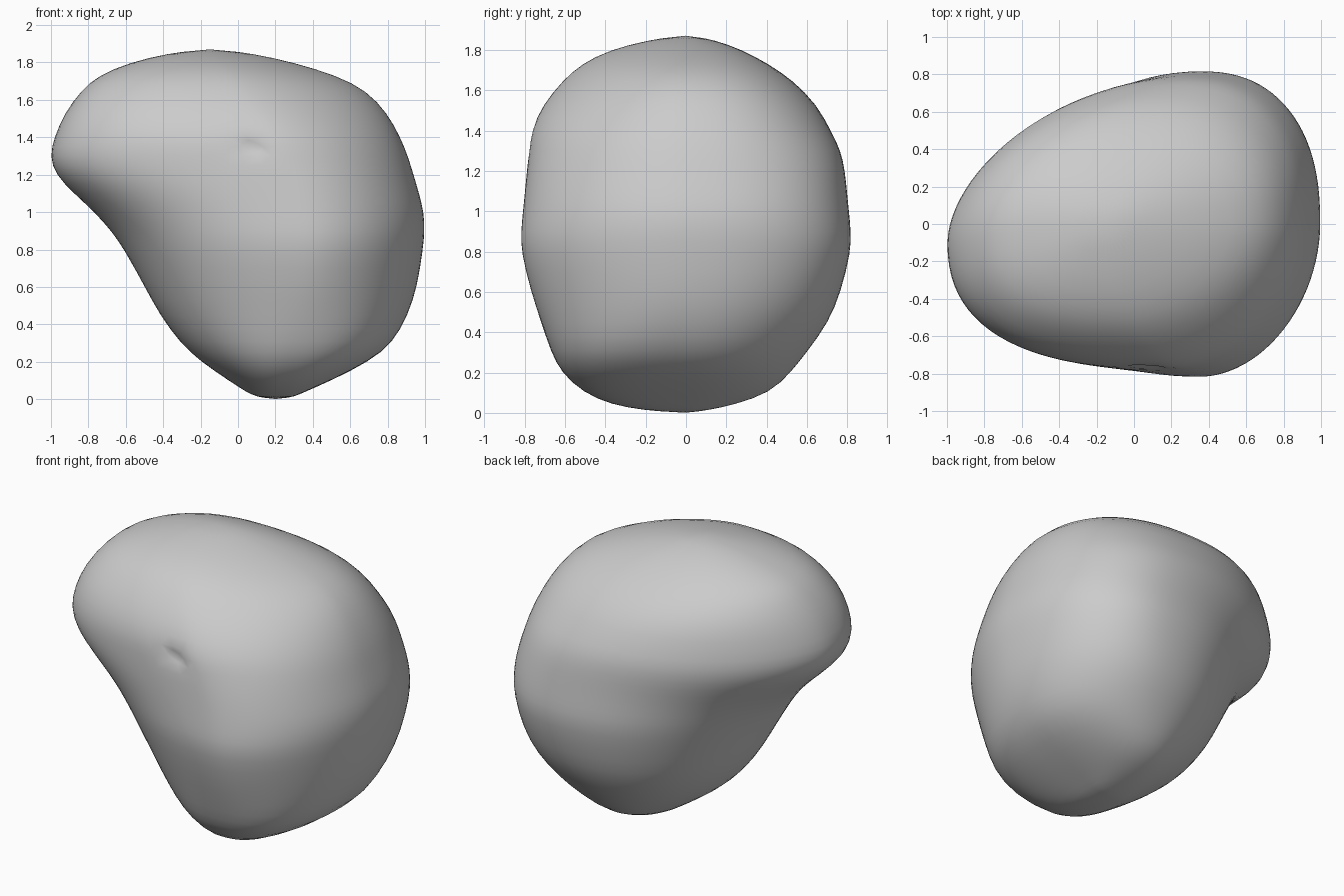
import bpy, bmesh
from math import cos, sin, pi
from mathutils import Vector

if "Cube" in bpy.data.objects:
    bpy.data.objects.remove(bpy.data.objects["Cube"])

# Horizontal sections: z, left x, right x, front y, back y, x of widest point
SECTIONS = [
    (0.012, 0.10, 0.30, -0.20, 0.10, 0.20),
    (0.04, 0.04, 0.36, -0.37, 0.24, 0.20),
    (0.10, -0.05, 0.50, -0.51, 0.42, 0.22),
    (0.20, -0.20, 0.70, -0.62, 0.52, 0.25),
    (0.30, -0.31, 0.83, -0.67, 0.60, 0.28),
    (0.45, -0.42, 0.91, -0.72, 0.71, 0.32),
    (0.60, -0.50, 0.96, -0.77, 0.77, 0.35),
    (0.80, -0.61, 0.99, -0.82, 0.82, 0.36),
    (0.90, -0.68, 1.00, -0.82, 0.82, 0.35),
    (1.00, -0.77, 0.995, -0.81, 0.81, 0.33),
    (1.10, -0.88, 0.97, -0.80, 0.80, 0.30),
    (1.20, -0.98, 0.94, -0.79, 0.79, 0.26),
    (1.30, -1.01, 0.91, -0.78, 0.77, 0.20),
    (1.40, -0.985, 0.87, -0.77, 0.72, 0.14),
    (1.53, -0.93, 0.80, -0.71, 0.65, 0.06),
    (1.65, -0.84, 0.69, -0.61, 0.53, -0.02),
    (1.73, -0.75, 0.53, -0.52, 0.41, -0.07),
    (1.80, -0.58, 0.30, -0.38, 0.28, -0.13),
    (1.85, -0.37, 0.07, -0.18, 0.14, -0.15),
]
N = 48


def blend(z, z0, z1, a, b):
    """Smooth change from a to b between heights z0 and z1."""
    t = min(1, max(0, (z - z0) / (z1 - z0)))
    return a + (b - a) * t * t * (3 - 2 * t)


def section_point(s, t):
    """Four-quadrant superellipse; the left end leans toward the front."""
    z, xl, xr, yf, yb, xc = s
    c, d = cos(t), sin(t)
    if c >= 0 and d >= 0:      # back right
        n = blend(z, 0.2, 0.8, 2.1, 2.35)
    elif c >= 0:               # front right: full low down, slanted on top
        n = blend(z, 0.1, 0.6, 2.7, 1.9) - blend(z, 1.3, 1.7, 0, 0.15)
    elif d >= 0:               # back left: slimmer under the lobe
        n = blend(z, 0.8, 1.2, 2.05, 1.85) + blend(z, 1.3, 1.7, 0, 0.25)
    else:                      # front left: blunt upper lobe
        n = blend(z, 0.8, 1.3, 2.0, 2.25)
    u, v = abs(c) ** (2 / n), abs(d) ** (2 / n)
    x = xc + u * (xr - xc if c >= 0 else xl - xc)
    y = v * (yb if d >= 0 else yf)
    if c < 0:
        y -= blend(z, 0.3, 1.1, 0.03, 0.1) * u * u * min(1, (1.9 - z) * 3)
    return Vector((x, y, z))


# Boulder body
bm = bmesh.new()
rings = [[bm.verts.new(section_point(s, 2 * pi * i / N)) for i in range(N)]
         for s in SECTIONS]
for a, b in zip(rings, rings[1:]):
    for i in range(N):
        j = (i + 1) % N
        bm.faces.new((a[i], a[j], b[j], b[i]))
bottom = bm.verts.new((0.20, 0, 0))
top = bm.verts.new((-0.15, 0, 1.872))
for i in range(N):
    j = (i + 1) % N
    bm.faces.new((bottom, rings[0][j], rings[0][i]))
    bm.faces.new((top, rings[-1][i], rings[-1][j]))
bmesh.ops.recalc_face_normals(bm, faces=bm.faces)

# Tiny chip in the front
bm.faces.ensure_lookup_table()
spot = Vector((0.08, -0.77, 1.38))
face = min(bm.faces, key=lambda f: (f.calc_center_median() - spot).length)
chip = bmesh.ops.poke(bm, faces=[face])["verts"][0]
chip.co.y += 0.05

mesh = bpy.data.meshes.new("boulder")
bm.to_mesh(mesh)
bm.free()
for p in mesh.polygons:
    p.use_smooth = True
boulder = bpy.data.objects.new("boulder", mesh)
bpy.context.collection.objects.link(boulder)
sub = boulder.modifiers.new("soften", 'SUBSURF')
sub.levels = sub.render_levels = 1
